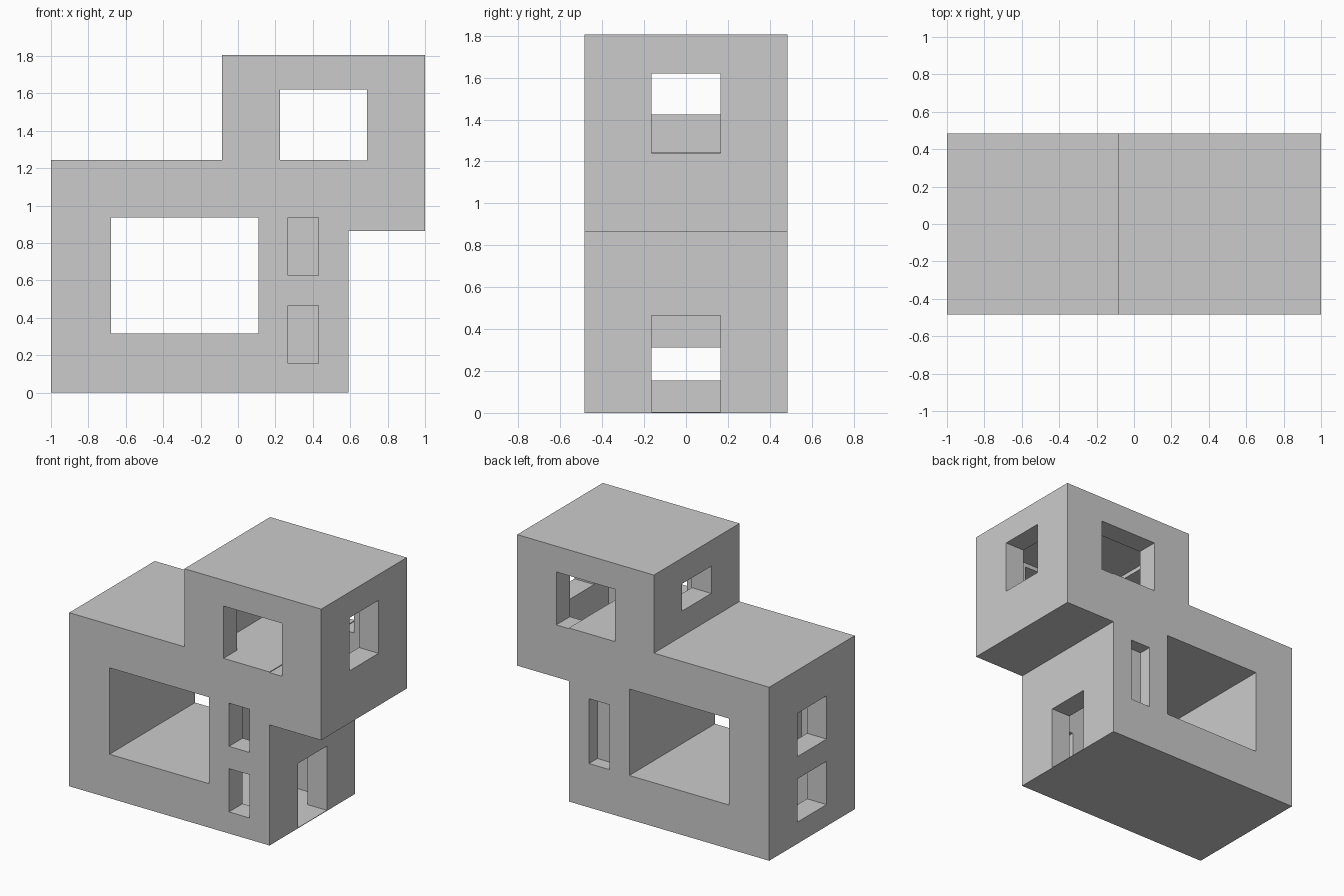
import bpy

if "Cube" in bpy.data.objects:
    bpy.data.objects.remove(bpy.data.objects["Cube"])


def box(name, x0, x1, y0, y1, z0, z1):
    """Axis-aligned box from its limits."""
    bpy.ops.mesh.primitive_cube_add(size=1, location=((x0 + x1) / 2, (y0 + y1) / 2, (z0 + z1) / 2))
    ob = bpy.context.object
    ob.name = name
    ob.scale = (x1 - x0, y1 - y0, z1 - z0)
    bpy.ops.object.transform_apply(location=True, rotation=False, scale=True)
    return ob


def combine(target, tool, operation="DIFFERENCE"):
    """Apply an exact boolean and remove the helper."""
    tool.hide_render = True
    mod = target.modifiers.new("cut", "BOOLEAN")
    mod.operation = operation
    mod.solver = "EXACT"
    mod.object = tool
    bpy.context.view_layer.objects.active = target
    bpy.ops.object.modifier_apply(modifier=mod.name)
    bpy.data.objects.remove(tool, do_unlink=True)


def cut(target, *limits):
    combine(target, box("cutter", *limits))


D = 0.485      # half depth of the house
T = 0.155      # wall thickness
W = 0.165      # half width of the side openings
THIN = 0.004   # sheet around the passage, ground floor

# Upper block: hollow room with windows on four sides
house = box("house", -0.085, 1.0, -D, D, 0.865, 1.805)
cut(house, -0.085 + T, 1.0 - T, -D + T, D - T, 0.865 + T, 1.805 - T)
cut(house, 0.225, 0.69, -1, 1, 1.24, 1.62)
cut(house, 0.8, 1.2, -W, W, 1.24, 1.62)
cut(house, -0.3, 0.15, -W, W, 1.425, 1.62)

# Lower block, its top stays as a raised floor in the upper room
combine(house, box("lower_block", -1.0, 0.59, -D, D, 0, 1.245), "UNION")

# Lower room, with the passage casing left standing in it
room = box("lower_room", -1.0 + T, 0.59 - T, -D + T, D - T, THIN, 1.245 - T)
cut(room, -0.68 - THIN, 0.11 + THIN, -1, 1, 0.315 - THIN, 0.935 + THIN)
combine(house, room)

# Large passage from front to back
cut(house, -0.68, 0.11, -1, 1, 0.315, 0.935)

# Narrow front windows and left side windows, one pair per storey
for z in (0.155, 0.625):
    cut(house, 0.268, 0.43, -1, -D + T + 0.01, z, z + 0.31)
    cut(house, -1.2, -1.0 + T + 0.01, -W, W, z, z + 0.31)

# Blind niche at the back, doorway on the right
cut(house, 0.268, 0.43, D - 0.095, 1, 0.315, 0.78)
cut(house, 0.59 - T - 0.01, 0.8, -W, W, THIN, 0.465)
